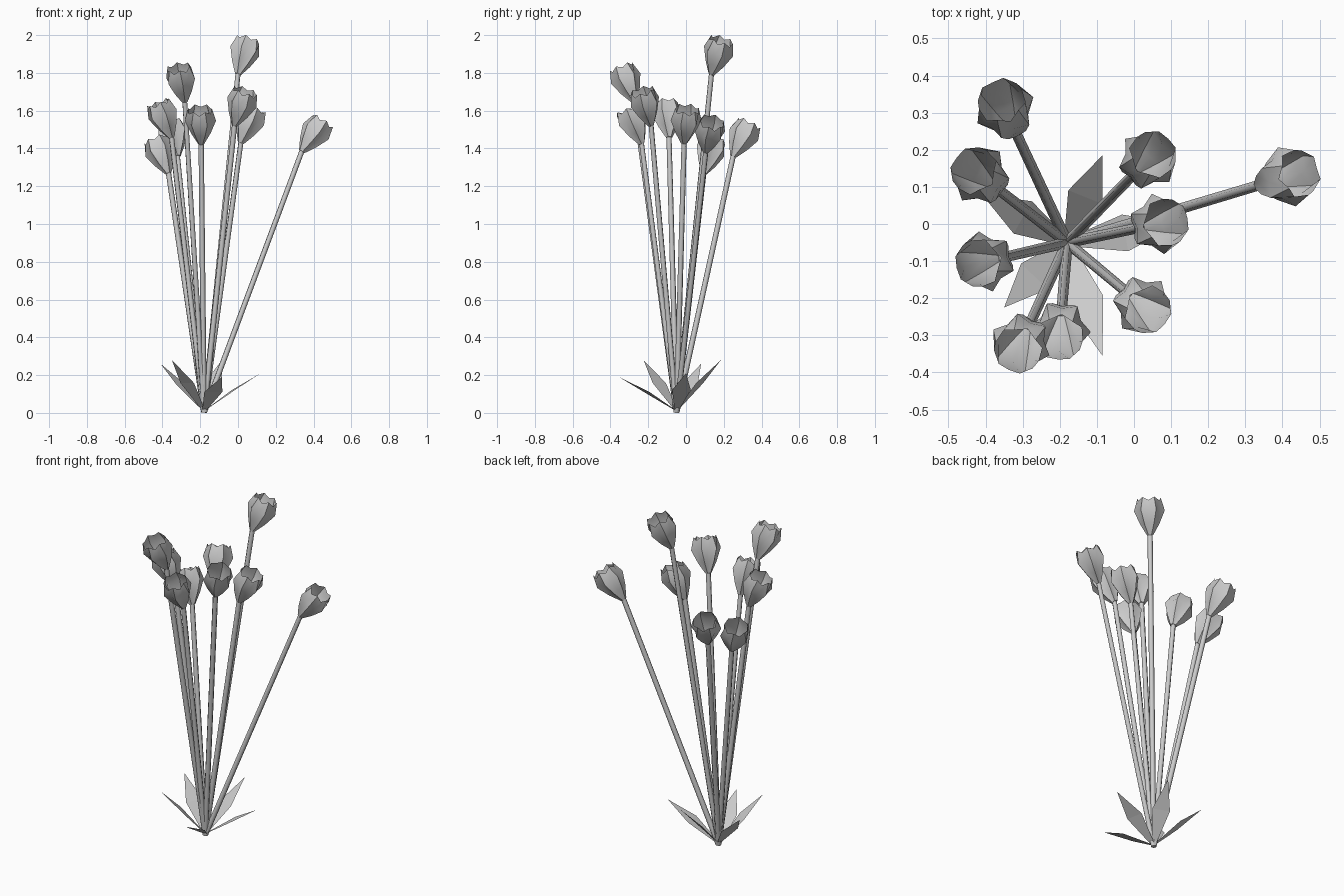
import bpy, bmesh, math
from mathutils import Vector

if "Cube" in bpy.data.objects:
    bpy.data.objects.remove(bpy.data.objects["Cube"])

BASE = Vector((-0.18, -0.05, 0.0))


def material(name, rgb):
    m = bpy.data.materials.new(name)
    m.diffuse_color = (*rgb, 1.0)
    m.use_nodes = True
    m.node_tree.nodes["Principled BSDF"].inputs["Base Color"].default_value = m.diffuse_color
    return m


GREY = material("light grey", (0.60, 0.60, 0.60))


def make_object(name, verts, faces, mat, smooth_angle=None):
    me = bpy.data.meshes.new(name)
    me.from_pydata([tuple(v) for v in verts], [], faces)
    me.materials.append(mat)
    ob = bpy.data.objects.new(name, me)
    bpy.context.collection.objects.link(ob)
    if smooth_angle:
        bpy.ops.object.select_all(action='DESELECT')
        ob.select_set(True)
        bpy.context.view_layer.objects.active = ob
        bpy.ops.object.shade_smooth_by_angle(angle=math.radians(smooth_angle))
    return ob


def bridge(n, rows):
    """Quads between consecutive rings of n vertices."""
    return [(r * n + i, r * n + (i + 1) % n,
             (r + 1) * n + (i + 1) % n, (r + 1) * n + i)
            for r in range(rows - 1) for i in range(n)]


def ring(centre, quat, pairs, n):
    """Ring whose (radius, height) alternates between the given pairs."""
    out = []
    for i in range(n):
        r, h = pairs[i % len(pairs)]
        a = math.tau * i / n
        out.append(centre + quat @ Vector((r * math.cos(a), r * math.sin(a), h)))
    return out


def stem(index, top):
    axis = top - BASE
    q = axis.to_track_quat('Z', 'Y')
    verts = ring(BASE, q, [(0.015, 0.004)], 6) + ring(top, q, [(0.014, 0.0)], 6)
    faces = bridge(6, 2) + [tuple(range(5, -1, -1)), tuple(range(6, 12))]
    make_object(f"stem_{index}", verts, faces, GREY, 70)


def blossom(index, top):
    # The cup nods further outwards than its stem
    d = top - BASE
    flat = Vector((d.x, d.y, 0))
    angle = math.atan2(flat.length, d.z) + math.radians(15)
    axis = flat.normalized() * math.sin(angle) + Vector((0, 0, math.cos(angle)))
    q = axis.to_track_quat('Z', 'Y')
    # Ridged petals: star-shaped belly, wavy rounder rim
    profile = [[(0.017, -0.002), (0.015, -0.002)],
               [(0.052, 0.058), (0.040, 0.062)],
               [(0.083, 0.130), (0.062, 0.130)],
               [(0.063, 0.200), (0.066, 0.182)]]
    verts = []
    for pairs in profile:
        verts += ring(top, q, pairs, 12)
    faces = bridge(12, len(profile)) + [tuple(range(11, -1, -1))]
    make_object(f"blossom_{index}", verts, faces, GREY, 32)


def leaf(index, tip):
    d = tip - BASE
    side = Vector((-d.y, d.x, 0)).normalized()
    mid = BASE + d * 0.52 + Vector((0, 0, 0.012))
    root = BASE + Vector((0, 0, 0.01))
    verts = [root + side * 0.01, root - side * 0.01,
             mid - side * 0.05, mid + side * 0.05, tip]
    make_object(f"leaf_{index}", verts, [(0, 1, 2, 3), (3, 2, 4)], GREY)


# Stem tops, one blossom on each
tops = [(0.338, 0.105, 1.385), (0.0, 0.135, 1.795), (0.015, -0.01, 1.43),
        (-0.018, -0.185, 1.525), (-0.195, -0.235, 1.427), (-0.282, -0.272, 1.65),
        (-0.352, -0.09, 1.46), (-0.368, 0.095, 1.27), (-0.32, 0.25, 1.36)]
for i, t in enumerate(tops, 1):
    stem(i, Vector(t))
    blossom(i, Vector(t))

# Leaves around the foot
tips = [(-0.085, -0.355, 0.19), (-0.35, -0.225, 0.28), (-0.41, 0.08, 0.26),
        (-0.085, 0.185, 0.28), (0.12, 0.0, 0.21)]
for i, t in enumerate(tips, 1):
    leaf(i, Vector(t))
